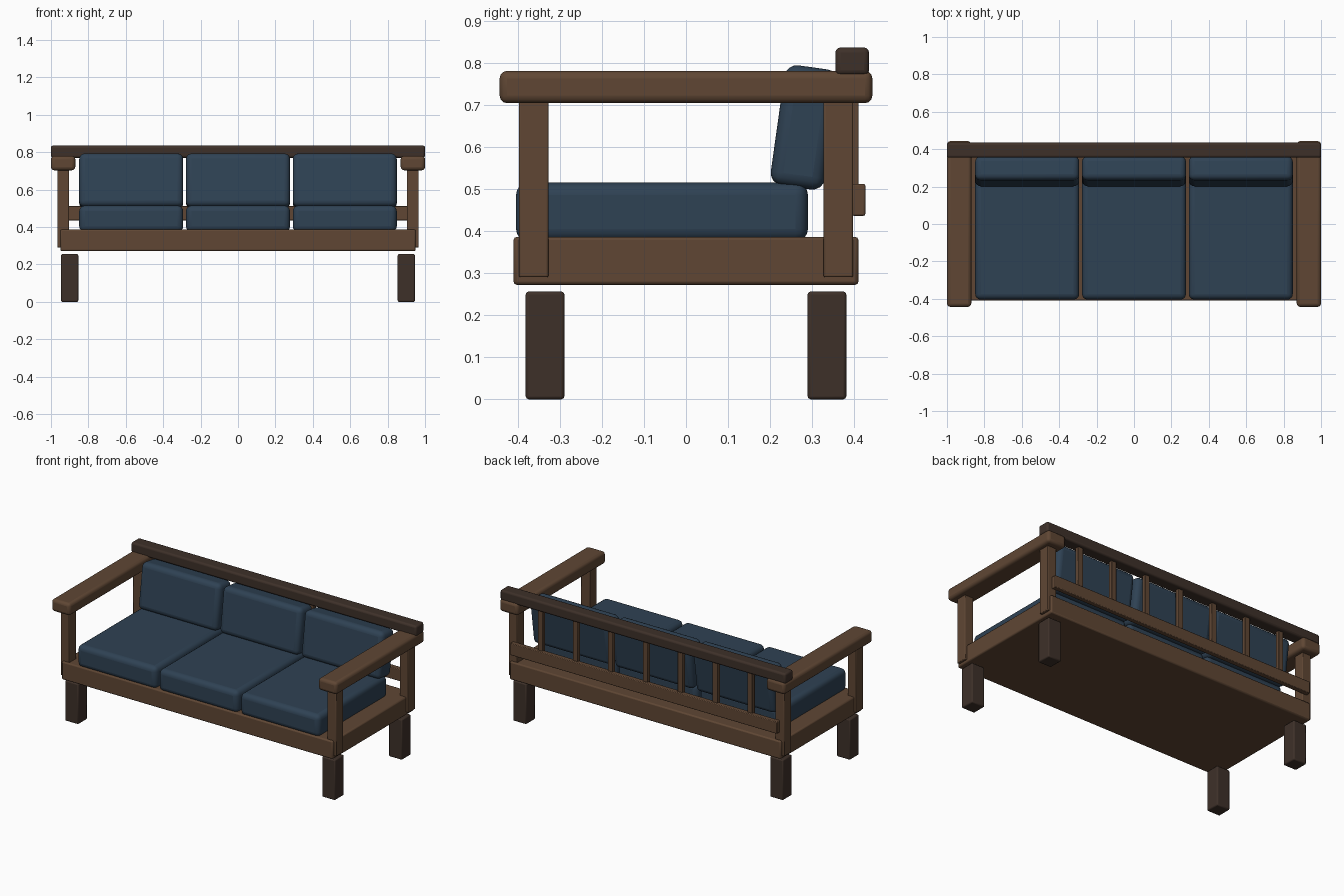
import bpy

if "Cube" in bpy.data.objects:
    bpy.data.objects.remove(bpy.data.objects["Cube"])


def material(name, rgb):
    m = bpy.data.materials.new(name)
    m.diffuse_color = (*rgb, 1)
    m.use_nodes = True
    m.node_tree.nodes["Principled BSDF"].inputs["Base Color"].default_value = m.diffuse_color
    return m


WOOD = material("wood", (0.115, 0.062, 0.034))
DARK = material("dark_wood", (0.048, 0.030, 0.022))
FABRIC = material("blue_fabric", (0.028, 0.054, 0.088))


def box(name, center, size, mat, bevel, segments=2, tilt=0.0):
    """Rounded box given by centre and full size, tilted about x."""
    bpy.ops.mesh.primitive_cube_add(size=1, location=center)
    ob = bpy.context.object
    ob.name = name
    ob.scale = size
    bpy.ops.object.transform_apply(location=False, rotation=False, scale=True)
    ob.rotation_euler.x = tilt
    mod = ob.modifiers.new("rounded_edges", 'BEVEL')
    mod.width = bevel
    mod.segments = segments
    ob.data.materials.append(mat)
    bpy.ops.object.shade_smooth_by_angle()
    return ob


# Seat base
box("seat_base", (0, 0, 0.329), (1.90, 0.82, 0.114), WOOD, 0.008)

# Legs, arm posts and armrests on both sides
for side, sx in (("left", -1), ("right", 1)):
    for end, sy in (("front", -1), ("back", 1)):
        box(f"{end}_{side}_leg", (sx * 0.90, sy * 0.335, 0.128),
            (0.092, 0.092, 0.256), DARK, 0.007)
        box(f"{end}_{side}_arm_post", (sx * 0.935, sy * 0.362, 0.50),
            (0.062, 0.07, 0.42), WOOD, 0.004)
    box(f"{side}_armrest", (sx * 0.935, 0, 0.742),
        (0.13, 0.886, 0.077), WOOD, 0.018, 3)

# Back frame: top rail, lower rail and slats
box("back_top_rail", (0, 0.395, 0.803), (2.0, 0.08, 0.066), DARK, 0.012, 3)
box("back_lower_rail", (0, 0.41, 0.474), (1.87, 0.032, 0.076), WOOD, 0.004)
for i in range(7):
    box(f"back_slat_{i + 1}", ((i - 3) * 0.245, 0.397, 0.63),
        (0.035, 0.026, 0.31), WOOD, 0.003)

# Seat and back cushions
for i in range(3):
    x = (i - 1) * 0.571
    box(f"seat_cushion_{i + 1}", (x, -0.057, 0.445),
        (0.556, 0.694, 0.14), FABRIC, 0.03, 4)
    box(f"back_cushion_{i + 1}", (x, 0.282, 0.646),
        (0.556, 0.13, 0.288), FABRIC, 0.03, 4, tilt=-0.14)
